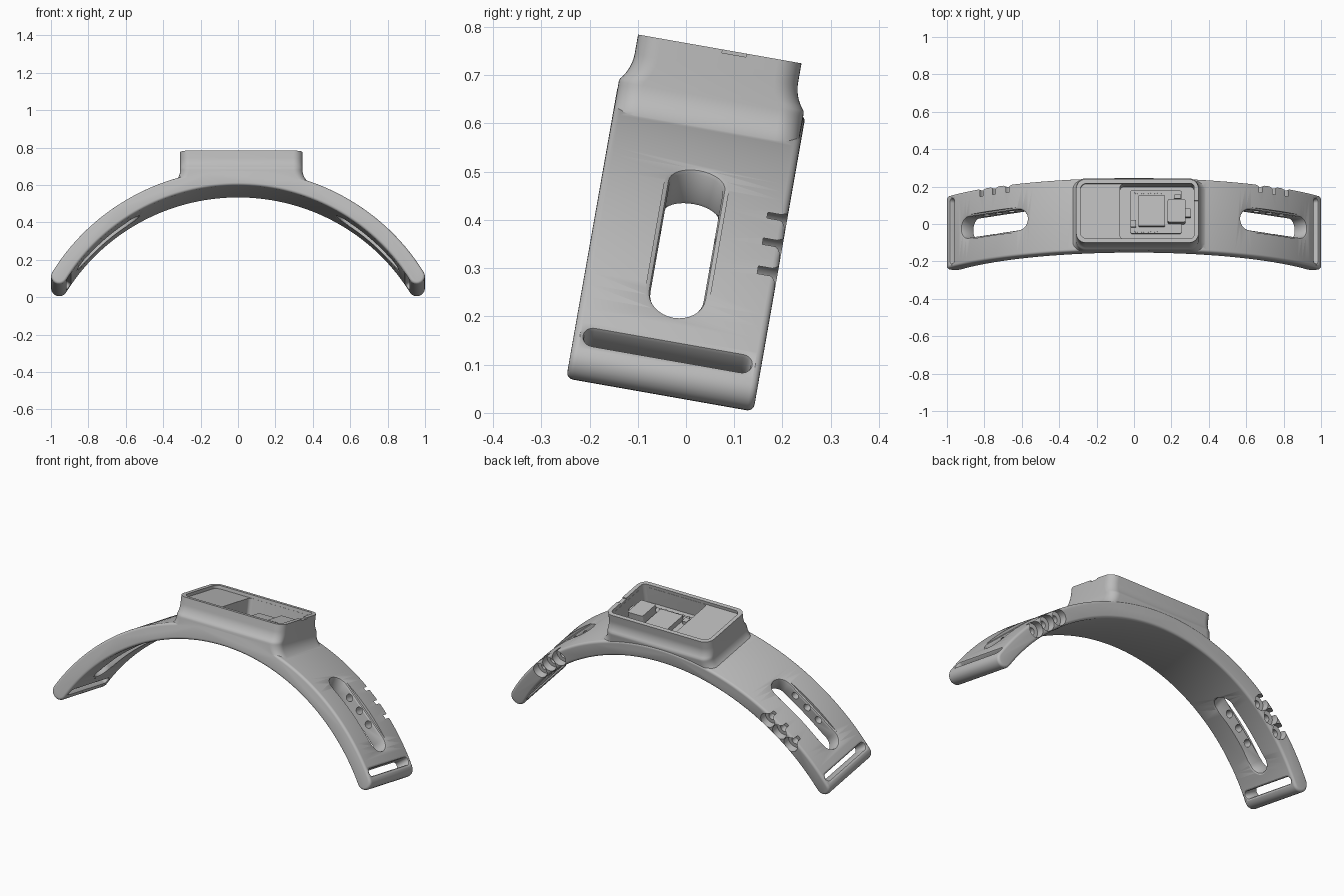
import bpy, bmesh, math
from mathutils import Matrix

cube = bpy.data.objects.get("Cube")
if cube:
    bpy.data.objects.remove(cube, do_unlink=True)

TILT = Matrix.Rotation(math.radians(-10), 4, 'X')
R, ZC, HALF = 1.12, -0.513, 0.0435      # band mid radius, arc centre height, half thickness
Y0, Y1 = -0.257, 0.137                  # band edges
YM = (Y0 + Y1) / 2
END = math.radians(58.6)

grey = bpy.data.materials.new("plain_grey")
grey.use_nodes = True
grey.diffuse_color = (0.5, 0.5, 0.5, 1)
grey.node_tree.nodes["Principled BSDF"].inputs["Base Color"].default_value = (0.5, 0.5, 0.5, 1)


def loft(name, loops):
    """Closed solid skinned over loops with equal point counts."""
    bm = bmesh.new()
    rings = [[bm.verts.new(p) for p in loop] for loop in loops]
    n = len(rings[0])
    for a, b in zip(rings, rings[1:]):
        for i in range(n):
            j = (i + 1) % n
            bm.faces.new((a[i], a[j], b[j], b[i]))
    bm.faces.new(rings[0][::-1])
    bm.faces.new(rings[-1])
    bmesh.ops.remove_doubles(bm, verts=bm.verts, dist=1e-5)
    bmesh.ops.recalc_face_normals(bm, faces=bm.faces)
    mesh = bpy.data.meshes.new(name)
    bm.to_mesh(mesh)
    bm.free()
    mesh.materials.append(grey)
    obj = bpy.data.objects.new(name, mesh)
    bpy.context.collection.objects.link(obj)
    return obj


def rounded(hx, hy, r, n=8):
    """Rounded rectangle outline around the origin."""
    pts = []
    for k, (sx, sy) in enumerate(((1, 1), (-1, 1), (-1, -1), (1, -1))):
        for i in range(n + 1):
            t = math.pi / 2 * (k + i / n)
            pts.append((sx * (hx - r) + r * math.cos(t), sy * (hy - r) + r * math.sin(t)))
    return pts


def block(name, x0, x1, y0, y1, z0, z1, r=0.004):
    cx, cy = (x0 + x1) / 2, (y0 + y1) / 2
    outline = rounded((x1 - x0) / 2, (y1 - y0) / 2, r)
    return loft(name, [[(cx + x, cy + y, z) for x, y in outline] for z in (z0, z1)])


def polar(rho, a):
    return rho * math.sin(a), ZC + rho * math.cos(a)


def boolean(obj, other, op='DIFFERENCE'):
    other.hide_render = True
    mod = obj.modifiers.new(op, 'BOOLEAN')
    mod.operation, mod.solver, mod.object = op, 'EXACT', other
    bpy.context.view_layer.objects.active = obj
    bpy.ops.object.modifier_apply(modifier=mod.name)
    bpy.data.objects.remove(other, do_unlink=True)


# Curved band with round tips and softened edges
def band_loop(y, inset):
    h = HALF - inset
    pts = []
    for side in (1, -1):
        # outer arc left to right, then inner arc right to left
        for i in range(73):
            pts.append(polar(R + side * h, side * END * (i / 36 - 1)))
        cx, cz = polar(R, side * END)
        for i in range(1, 10):
            t = side * (math.pi / 2 - END) - math.pi * i / 10
            pts.append((cx + h * math.cos(t), cz + h * math.sin(t)))
    return [(x, y, z) for x, z in pts]


EASE = 0.014
edge = [(EASE * (1 - math.sin(t)), EASE * (1 - math.cos(t)))
        for t in (math.pi / 2 * (1 - i / 4) for i in range(5))]
band = loft("curved_band",
            [band_loop(Y0 + d, s) for d, s in edge]
            + [band_loop(Y1 - d, s) for d, s in edge[::-1]])


# Housing with concave flare into the band
def flare(z, start, r=0.085):
    d = min(max(start - z, 0), r)
    return r - math.sqrt(r * r - d * d)


BX, BY, TOP = 0.018, -0.062, 0.755
levels = [TOP] + [0.715 - 0.14 * i / 20 for i in range(21)]
housing = loft("housing", [
    [(BX + x, BY + y, z) for x, y in
     rounded(0.327 + flare(z, 0.655), 0.172 + min(flare(z, 0.715), 0.0225), 0.05)]
    for z in levels])
boolean(band, housing, 'UNION')

# Shallow lid recess, deep electronics pocket, notch in the rim
boolean(band, block("recess_cutter", -0.287, 0.322, -0.212, 0.088, 0.737, 0.8, 0.035))
boolean(band, block("pocket_cutter", -0.075, 0.321, -0.211, 0.087, 0.645, 0.8, 0.02))
boolean(band, block("notch_cutter", 0.3, 0.4, -0.056, -0.006, 0.748, 0.8))


# Openings that follow the arc, with eased edges
def arc_cutter(angle, half_arc, half_width, ease):
    loops = []
    steps = [(-0.1, ease), (-HALF, ease), (-HALF + ease * 0.3, ease * 0.3), (-HALF + ease, 0),
             (HALF - ease, 0), (HALF - ease * 0.3, ease * 0.3), (HALF, ease), (0.13, ease)]
    for dr, grow in steps:
        w = half_width + grow
        l = half_arc + grow
        loop = []
        for a, y in rounded(l, w, min(l, w)):
            x, z = polar(R + dr, angle + a / R)
            loop.append((x, YM + y, z))
        loops.append(loop)
    return loft("opening_cutter", loops)


# Pin hole with a wide counterbore on the back edge
def pin_cutter(angle):
    cx, cz = polar(R + 0.003, angle)
    return loft("pin_cutter", [
        [(cx + r * math.cos(t), y, cz + r * math.sin(t))
         for t in (math.tau * i / 24 for i in range(24))]
        for y, r in ((-0.2, 0.02), (0.095, 0.02), (0.095, 0.042), (0.2, 0.042))])


for side in (1, -1):
    boolean(band, arc_cutter(side * math.radians(41), 0.226, 0.056, 0.011))
    boolean(band, arc_cutter(side * math.radians(56.9), 0.019, 0.175, 0.01))
    for k in (-1, 0, 1):
        boolean(band, pin_cutter(side * math.radians(40 + 4.4 * k)))

# Circuit board and its components
parts = [
    band,
    block("circuit_board", -0.02, 0.255, -0.168, 0.066, 0.64, 0.662, 0.012),
    block("main_chip", 0.025, 0.165, -0.132, 0.036, 0.655, 0.69),
    block("port_shell", 0.18, 0.275, -0.117, 0.008, 0.655, 0.722, 0.01),
    block("port_lip", 0.27, 0.305, -0.085, -0.04, 0.67, 0.7),
    block("push_button", -0.018, 0.012, -0.135, -0.098, 0.655, 0.68),
    block("small_component", 0.215, 0.252, 0.02, 0.042, 0.655, 0.678),
]
for row, y in (("front", -0.156), ("back", 0.053)):
    for i in range(7):
        x = 0.012 + 0.035 * i
        parts.append(block(f"{row}_pad_{i + 1}", x - 0.008, x + 0.008,
                           y - 0.008, y + 0.008, 0.655, 0.669, 0.007))

# Tilt everything and shade
bpy.ops.object.select_all(action='DESELECT')
for obj in parts:
    obj.data.transform(TILT)
    obj.select_set(True)
bpy.context.view_layer.objects.active = band
bpy.ops.object.shade_smooth_by_angle(angle=math.radians(30))
